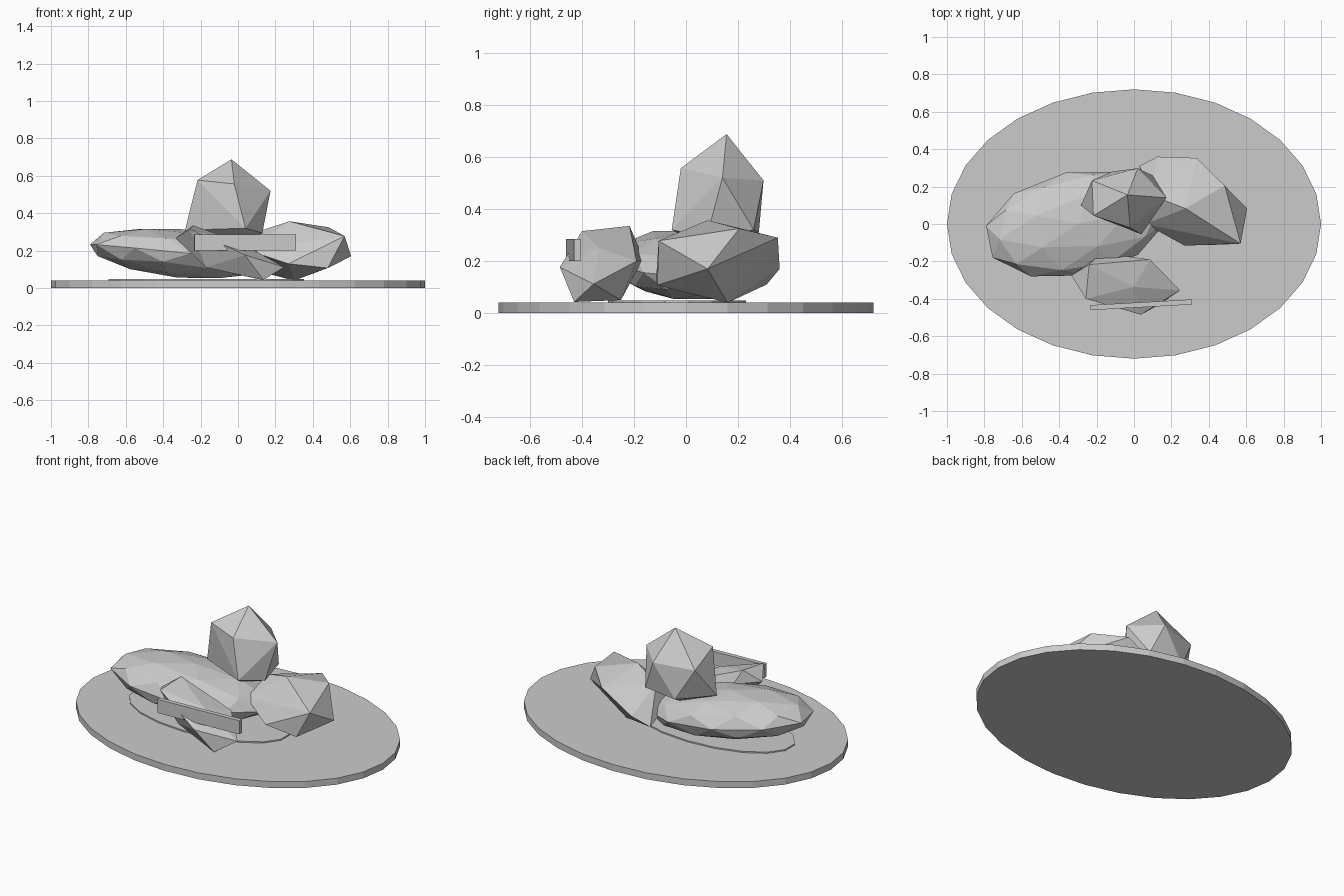
import bpy, bmesh, math
from mathutils import Matrix, Euler, Vector

if "Cube" in bpy.data.objects:
    bpy.data.objects.remove(bpy.data.objects["Cube"])


def finish(bm, name):
    bmesh.ops.recalc_face_normals(bm, faces=bm.faces[:])
    me = bpy.data.meshes.new(name)
    bm.to_mesh(me)
    bm.free()
    ob = bpy.data.objects.new(name, me)
    bpy.context.collection.objects.link(ob)
    return ob


def disc(name, cx, cy, rx, ry, z0, z1, sides, yaw=0):
    bm = bmesh.new()
    bmesh.ops.create_cone(bm, cap_ends=True, segments=sides, radius1=1, radius2=1, depth=z1 - z0)
    m = Matrix.Translation((cx, cy, (z0 + z1) / 2)) @ Matrix.Rotation(yaw, 4, 'Z') @ Matrix.Diagonal((rx, ry, 1, 1))
    bm.transform(m)
    return finish(bm, name)


def chipped_rock(name, corners):
    """Faceted boulder: the convex skin around a few corner points."""
    bm = bmesh.new()
    for c in corners:
        bm.verts.new(c)
    r = bmesh.ops.convex_hull(bm, input=bm.verts[:])
    loose = [v for v in bm.verts if not v.link_faces]
    bmesh.ops.delete(bm, geom=loose, context='VERTS')
    return finish(bm, name)


# Oval base and the thin patch under the stones
disc("base_plate", 0, 0, 1, 0.72, 0, 0.04, 28)
disc("ground_patch", -0.17, -0.035, 0.53, 0.265, 0.038, 0.048, 18)

# Long flat boulder, tilted down to the right
bm = bmesh.new()
bmesh.ops.create_icosphere(bm, subdivisions=2, radius=1)
bm.transform(Matrix.Translation((-0.31, 0.0, 0.185))
             @ Euler((0, 0.1, 0.2)).to_matrix().to_4x4()
             @ Matrix.Diagonal((0.5, 0.28, 0.13, 1)))
finish(bm, "long_boulder")

# Right boulder
chipped_rock("right_boulder", [
    (0.275, 0.083, 0.357), (0.485, 0.205, 0.325), (0.57, -0.105, 0.278),
    (0.605, 0.083, 0.17), (0.335, 0.353, 0.29), (0.125, 0.36, 0.17),
    (0.27, -0.115, 0.13), (0.48, -0.11, 0.107), (0.3, 0.16, 0.04),
    (0.06, 0.0, 0.2), (0.03, 0.31, 0.11), (0.1, 0.15, 0.3)])

# Stone perched on top
chipped_rock("top_boulder", [
    (-0.035, 0.156, 0.688), (-0.02, -0.02, 0.557), (0.174, 0.14, 0.52),
    (0.02, 0.298, 0.51), (-0.225, 0.233, 0.5), (-0.217, 0.045, 0.577),
    (0.04, -0.055, 0.32), (0.13, 0.08, 0.294), (-0.283, 0.1, 0.31),
    (0.1, 0.26, 0.32), (-0.12, 0.28, 0.31), (-0.05, 0.12, 0.22)])

# Front boulder
chipped_rock("front_boulder", [
    (-0.335, -0.275, 0.267), (-0.24, -0.217, 0.335), (-0.257, -0.4, 0.315),
    (0.0, -0.336, 0.25), (0.246, -0.355, 0.112), (0.037, -0.485, 0.177),
    (0.136, -0.43, 0.043), (0.1, -0.25, 0.05), (0.086, -0.19, 0.2),
    (-0.06, -0.17, 0.2), (-0.17, -0.35, 0.11), (-0.2, -0.18, 0.25)])

# Flat plaque across the front boulder
bm = bmesh.new()
bmesh.ops.create_cube(bm, size=1)
bm.transform(Matrix.Translation((0.038, -0.432, 0.243))
             @ Matrix.Rotation(math.radians(3.2), 4, 'Z')
             @ Matrix.Diagonal((0.545, 0.027, 0.085, 1)))
finish(bm, "front_plaque")
